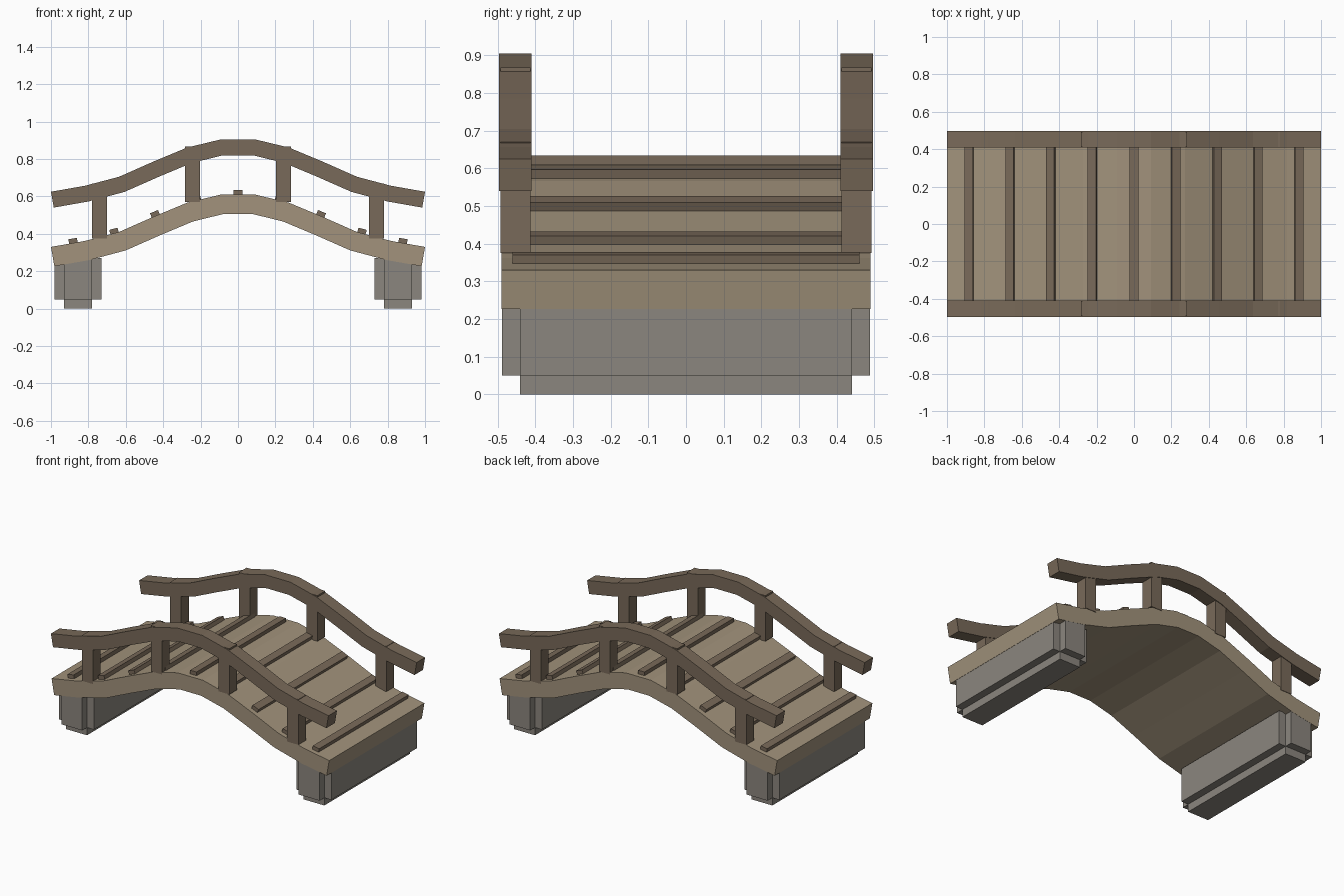
import bpy, bmesh, math
from mathutils import Vector

if "Cube" in bpy.data.objects:
    bpy.data.objects.remove(bpy.data.objects["Cube"])


def material(name, rgb):
    m = bpy.data.materials.new(name)
    m.diffuse_color = (*rgb, 1)
    m.use_nodes = True
    m.node_tree.nodes["Principled BSDF"].inputs["Base Color"].default_value = m.diffuse_color
    return m


PLANK = material("pale_wood", (0.36, 0.29, 0.20))
DARK = material("dark_wood", (0.19, 0.143, 0.10))
STONE = material("stone", (0.26, 0.24, 0.21))


def finish(name, bm, mat):
    bmesh.ops.recalc_face_normals(bm, faces=bm.faces)
    me = bpy.data.meshes.new(name)
    bm.to_mesh(me)
    bm.free()
    me.materials.append(mat)
    ob = bpy.data.objects.new(name, me)
    bpy.context.collection.objects.link(ob)
    return ob


def box(name, x, y, z, mat, tilt=0):
    """Box from (min, max) ranges, tilted about y around its centre."""
    bm = bmesh.new()
    bmesh.ops.create_cube(bm, size=1)
    for v in bm.verts:
        v.co = Vector((v.co.x * (x[1] - x[0]), v.co.y * (y[1] - y[0]), v.co.z * (z[1] - z[0])))
    ob = finish(name, bm, mat)
    ob.location = (sum(x) / 2, sum(y) / 2, sum(z) / 2)
    ob.rotation_euler.y = tilt
    return ob


# Shared arch curve (right half, top of deck), mirrored to the left
half = [(0.091, 0.61), (0.273, 0.566), (0.455, 0.49), (0.636, 0.41), (0.818, 0.362), (1.0, 0.33)]
arch = [(-x, z) for x, z in reversed(half)] + half


def arch_at(x):
    for (x0, z0), (x1, z1) in zip(arch, arch[1:]):
        if x0 <= x <= x1:
            s = (z1 - z0) / (x1 - x0)
            return z0 + s * (x - x0), s


def arched_beam(name, lift, thick, y, mat):
    """Beam swept along the arch, with mitred thickness below the curve."""
    pts = [Vector((x, z + lift)) for x, z in arch]
    bm = bmesh.new()
    rings = []
    for i, p in enumerate(pts):
        t = (pts[min(i + 1, len(pts) - 1)] - pts[max(i - 1, 0)]).normalized()
        q = p - Vector((-t.y, t.x)) * thick
        rings.append([bm.verts.new((c.x, yy, c.y))
                      for c, yy in ((p, y[0]), (p, y[1]), (q, y[1]), (q, y[0]))])
    for a, b in zip(rings, rings[1:]):
        for k in range(4):
            bm.faces.new((a[k], a[(k + 1) % 4], b[(k + 1) % 4], b[k]))
    bm.faces.new(rings[0])
    bm.faces.new(rings[-1])
    return finish(name, bm, mat)


# Deck
arched_beam("deck", 0, 0.105, (-0.49, 0.49), PLANK)

# Cross slats on the deck
for i in range(-4, 5):
    x = i * 0.22
    z, slope = arch_at(x)
    a = math.atan(slope)
    cx, cz = x - math.sin(a) * 0.01, z + math.cos(a) * 0.01
    box("slat", (cx - 0.023, cx + 0.023), (-0.46, 0.46), (cz - 0.014, cz + 0.014), DARK, -a)

# Handrails and posts on both sides
for s in (-1, 1):
    arched_beam("handrail", 0.295, 0.086, sorted((s * 0.41, s * 0.497)), DARK)
    for x, z0, z1 in ((0.74, 0.375, 0.67), (0.243, 0.57, 0.868)):
        for d in (-1, 1):
            box("rail_post", (d * x - 0.04, d * x + 0.04), sorted((s * 0.413, s * 0.493)), (z0, z1), DARK)

# Stone footings with stepped corners
for d in (-1, 1):
    c = d * 0.855
    box("footing_wide", (c - 0.125, c + 0.125), (-0.44, 0.44), (0.05, 0.27), STONE)
    box("footing_long", (c - 0.075, c + 0.075), (-0.489, 0.489), (0.05, 0.27), STONE)
    box("footing_base", (c - 0.075, c + 0.075), (-0.44, 0.44), (0, 0.06), STONE)
